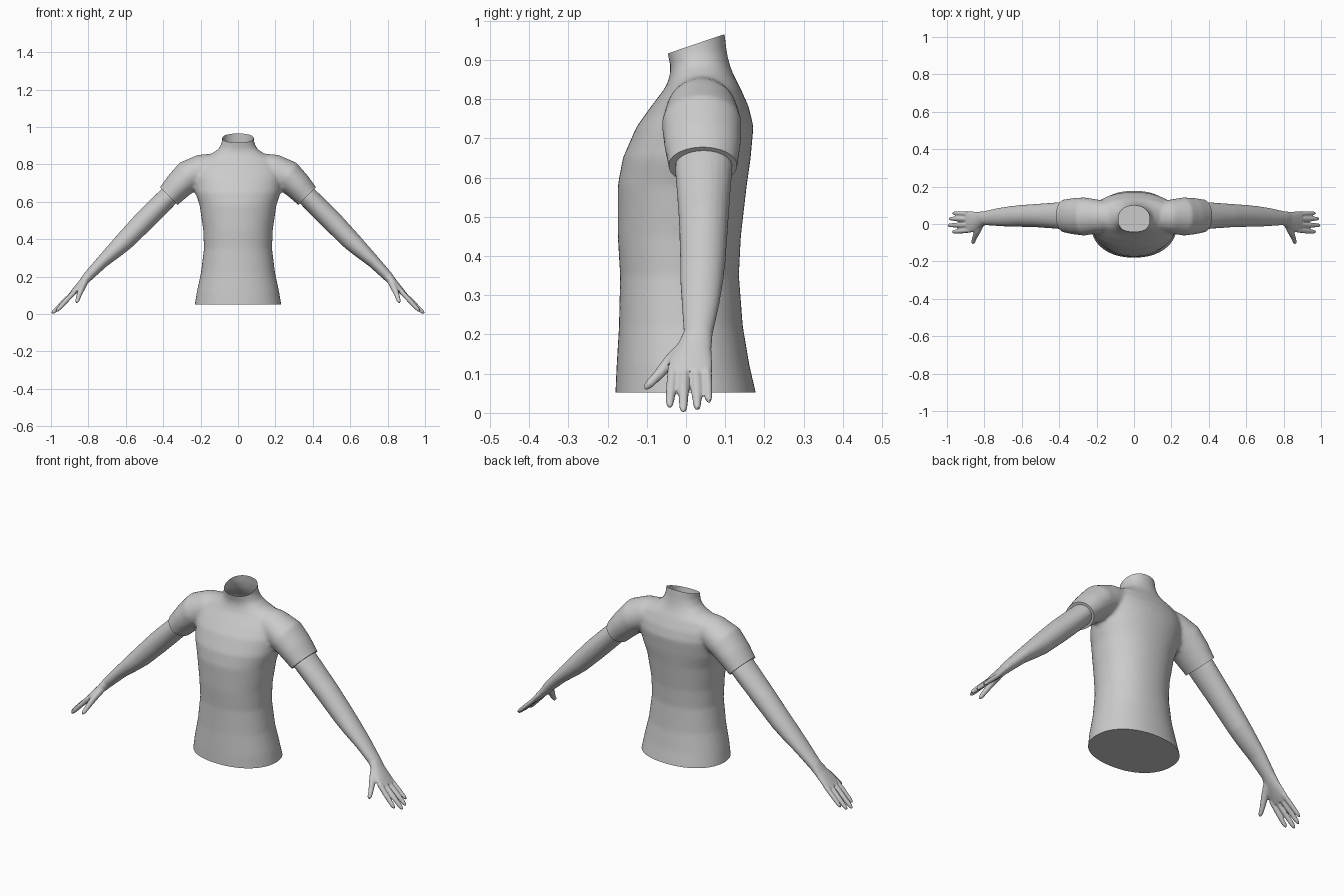
import bpy, bmesh, math
from mathutils import Vector

if "Cube" in bpy.data.objects:
    bpy.data.objects.remove(bpy.data.objects["Cube"])

grey = bpy.data.materials.new("plain_grey")
grey.diffuse_color = (0.6, 0.6, 0.6, 1)
grey.use_nodes = True
grey.node_tree.nodes["Principled BSDF"].inputs["Base Color"].default_value = grey.diffuse_color


def loft(bm, rings):
    """Skin a list of point rings into a closed tube."""
    loops = [[bm.verts.new(p) for p in r] for r in rings]
    n = len(loops[0])
    for a, b in zip(loops, loops[1:]):
        for i in range(n):
            j = (i + 1) % n
            bm.faces.new((a[i], a[j], b[j], b[i]))
    bm.faces.new(loops[0][::-1])
    bm.faces.new(loops[-1])


def tube(bm, sections, side=1, n=24):
    """Elliptic tube along (x, y, z, thickness radius, y radius) sections."""
    pts = [Vector(s[:3]) for s in sections]
    rings = []
    for k, s in enumerate(sections):
        t = (pts[min(k + 1, len(pts) - 1)] - pts[max(k - 1, 0)]).normalized()
        v = Vector((0, 1, 0))
        v = (v - t * v.dot(t)).normalized()
        u = t.cross(v)
        ring = []
        for i in range(n):
            a = 2 * math.pi * i / n
            p = pts[k] + u * (s[3] * math.cos(a)) + v * (s[4] * math.sin(a))
            ring.append((p.x * side, p.y, p.z))
        rings.append(ring)
    loft(bm, rings)


def finger(bm, base, tip, r):
    """Slightly tapered finger with a rounded tip."""
    a, b = Vector(base), Vector(tip)
    secs = []
    for f, k in ((0, 1), (0.5, 1), (0.85, 0.85), (0.95, 0.65), (1, 0.25)):
        secs.append((*a.lerp(b, f), r * k, r * k))
    tube(bm, secs, n=12)


def blended(name, bm, voxel, smooth, mirror=False):
    """Fuse overlapping tubes into one skin; returns object and its bmesh."""
    bmesh.ops.recalc_face_normals(bm, faces=bm.faces)
    me = bpy.data.meshes.new(name)
    bm.to_mesh(me)
    bm.free()
    ob = bpy.data.objects.new(name, me)
    bpy.context.collection.objects.link(ob)
    m = ob.modifiers.new("fuse", 'REMESH')
    m.mode = 'VOXEL'
    m.voxel_size = voxel
    m = ob.modifiers.new("soften", 'SMOOTH')
    m.factor = 0.5
    m.iterations = smooth
    if mirror:
        ob.modifiers.new("mirror", 'MIRROR').use_mirror_merge = False
    out = bmesh.new()
    out.from_object(ob, bpy.context.evaluated_depsgraph_get())
    ob.modifiers.clear()
    return ob, out


def finish(ob, bm):
    bm.to_mesh(ob.data)
    bm.free()
    ob.data.materials.clear()
    ob.data.materials.append(grey)
    bpy.ops.object.select_all(action='DESELECT')
    ob.select_set(True)
    bpy.context.view_layer.objects.active = ob
    bpy.ops.object.shade_smooth_by_angle(angle=math.radians(40))


def cut(bm, co, no, keep=lambda v: True):
    """Trim the mesh beyond a plane; returns the rim edges."""
    vs = {v for v in bm.verts if keep(v)}
    es = [e for e in bm.edges if all(v in vs for v in e.verts)]
    fs = [f for f in bm.faces if all(v in vs for v in f.verts)]
    res = bmesh.ops.bisect_plane(bm, geom=list(vs) + es + fs, dist=1e-5,
                                 plane_co=co, plane_no=no, clear_outer=True)
    return [g for g in res["geom_cut"]
            if isinstance(g, bmesh.types.BMEdge) and g.is_boundary]


# shirt body: height, half width, front y, back y
body = [(-0.02, .24, -.183, .19), (.052, .231, -.18, .178), (.12, .22, -.177, .162),
        (.22, .198, -.171, .145), (.35, .182, -.168, .135), (.45, .186, -.174, .14),
        (.58, .205, -.174, .155), (.65, .228, -.161, .165), (.73, .24, -.126, .172),
        (.78, .235, -.09, .16), (.83, .2, -.052, .138), (.86, .135, -.041, .122),
        (.885, .102, -.04, .112), (.92, .086, -.048, .104), (1.02, .08, -.056, .092)]
bm = bmesh.new()
rings = []
for z, w, yf, yb in body:
    ring = []
    for i in range(48):
        a = 2 * math.pi * i / 48
        c, s = math.cos(a), math.sin(a)
        e = 0.92
        ring.append((w * math.copysign(abs(c) ** e, c),
                     (yf + yb) / 2 + (yb - yf) / 2 * math.copysign(abs(s) ** e, s), z))
    rings.append(ring)
loft(bm, rings)

# short sleeves
sleeve = [(.08, .04, .80, .065, .07), (.19, .04, .772, .083, .09),
          (.265, .04, .738, .086, .102), (.32, .042, .685, .076, .098),
          (.37, .043, .63, .067, .088), (.41, .043, .588, .065, .086)]
for side in (1, -1):
    tube(bm, sleeve, side, 32)
shirt, bm = blended("shirt", bm, 0.01, 5)

# open tilted collar, closed flat hem, turned-in cuffs
cut(bm, (0, -.05, .915), (0, -.05, .147))
hem = cut(bm, (0, 0, .052), (0, 0, -1))
bmesh.ops.edgeloop_fill(bm, edges=hem)
for side in (1, -1):
    rim = cut(bm, (side * .37, 0, .63), (side, 0, -1), lambda v: v.co.x * side > .27)
    ext = bmesh.ops.extrude_edge_only(bm, edges=rim)["geom"]
    vs = [g for g in ext if isinstance(g, bmesh.types.BMVert)]
    mid = sum((v.co for v in vs), Vector()) / len(vs)
    for v in vs:
        v.co = mid + (v.co - mid) * 0.8
bmesh.ops.recalc_face_normals(bm, faces=bm.faces)
finish(shirt, bm)

# arm running into the palm
bm = bmesh.new()
tube(bm, [(.33, .045, .67, .054, .07), (.38, .045, .62, .055, .073),
          (.44, .045, .56, .056, .068), (.51, .045, .49, .056, .063),
          (.607, .043, .39, .051, .058), (.66, .04, .34, .044, .055),
          (.725, .037, .28, .034, .048), (.80, .031, .203, .027, .037),
          (.83, .022, .168, .022, .044), (.868, .012, .128, .017, .056),
          (.893, .01, .102, .013, .057)])
# four fingers and thumb
finger(bm, (.875, -.034, .118), (.972, -.042, .014), .013)
finger(bm, (.88, -.005, .115), (.996, -.007, .002), .0135)
finger(bm, (.88, .026, .115), (.99, .029, .008), .013)
finger(bm, (.875, .054, .118), (.973, .058, .026), .0115)
tube(bm, [(.815, .01, .18, .019, .02), (.838, -.04, .132, .017, .018),
          (.853, -.075, .092, .013, .013), (.86, -.097, .07, .011, .011),
          (.863, -.105, .061, .005, .005)], n=12)
arms, bm = blended("arms", bm, 0.005, 3, mirror=True)
finish(arms, bm)
